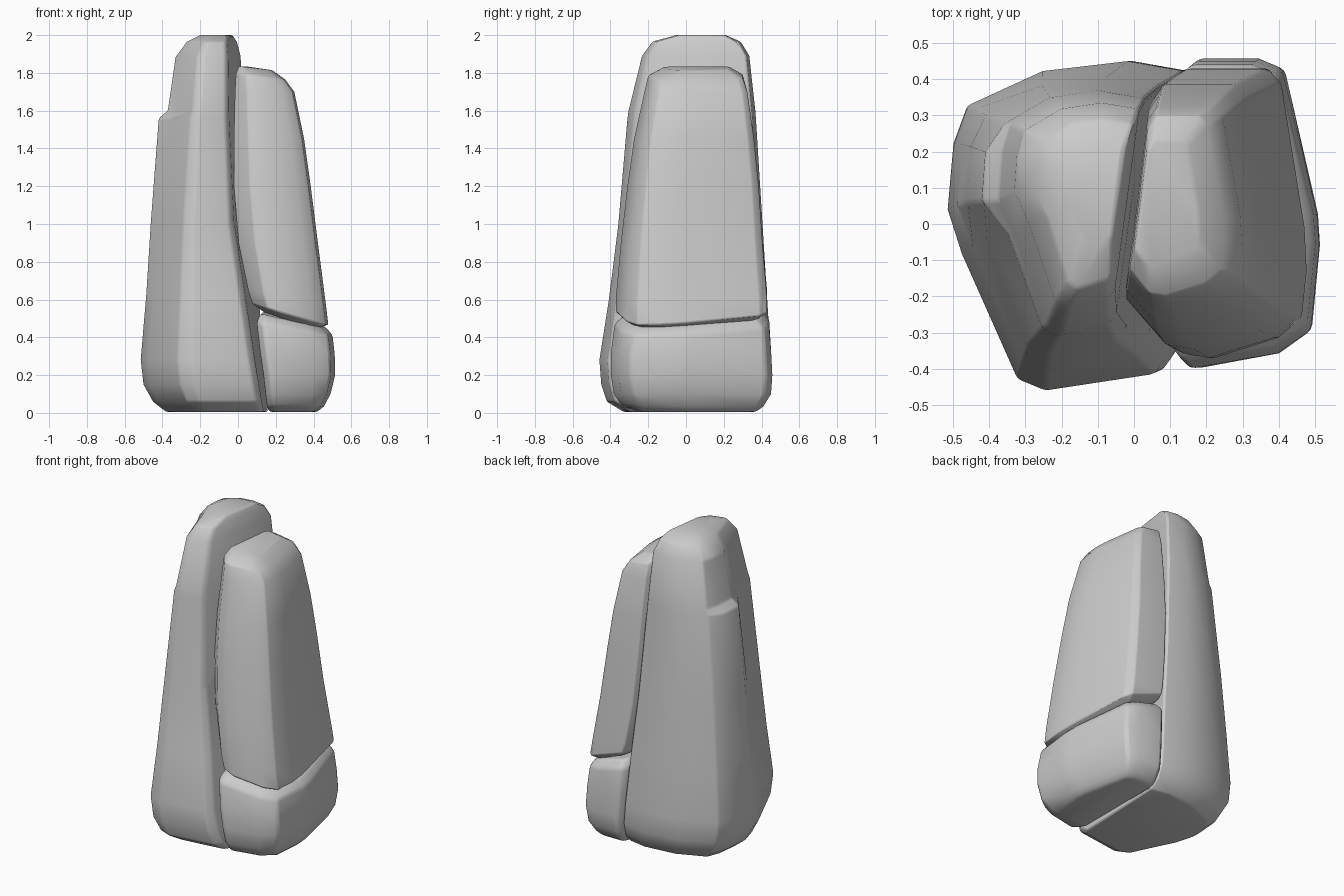
import bpy, bmesh


def rock(name, outline, levels, bevel, inner, yaw, taper=0):
    """Loft a normalised outline through levels (z, x0, x1, y0, y1, x tilt, y tilt, left bump)."""
    bm = bmesh.new()
    rings = []
    for z, x0, x1, y0, y1, tx, ty, bump in levels:
        cx, cy, hx, hy = (x0 + x1) / 2, (y0 + y1) / 2, (x1 - x0) / 2, (y1 - y0) / 2
        ring = []
        for u, v in outline:
            if -.95 < u < 0 and v < 0:  # the front left chamfer widens upwards
                u += taper * z
            x, y = cx + u * hx, cy + v * hy
            if u * inner > .7:          # the face along the crack twists upwards
                x += yaw * y * min(z, 1)
            if u <= -.95:
                x -= bump
            ring.append(bm.verts.new((x, y, z + tx * u * hx + ty * v * hy)))
        rings.append(ring)
    n = len(outline)
    for a, b in zip(rings, rings[1:]):
        for i in range(n):
            j = (i + 1) % n
            bm.faces.new((a[i], a[j], b[j], b[i]))
    bm.faces.new(rings[0][::-1])
    bm.faces.new(rings[-1])
    bmesh.ops.recalc_face_normals(bm, faces=bm.faces)
    me = bpy.data.meshes.new(name)
    bm.to_mesh(me)
    bm.free()
    ob = bpy.data.objects.new(name, me)
    bpy.context.collection.objects.link(ob)
    mod = ob.modifiers.new("worn_edges", 'BEVEL')
    mod.width = bevel
    mod.segments = 2
    mod.limit_method = 'ANGLE'
    mod.angle_limit = 0.5
    bpy.ops.object.select_all(action='DESELECT')
    ob.select_set(True)
    bpy.context.view_layer.objects.active = ob
    bpy.ops.object.shade_smooth_by_angle(angle=0.8)


# Tall slab with a slanted inner face and a small ledge on the left
slab_outline = [(-.18, .94), (.55, 1), (1, .94), (.92, -.8), (.82, -.9), (-.18, -1),
                (-.42, -.93), (-.90, -.17), (-1, .1), (-.95, .5), (-.83, .73)]
rock("tall_slab", slab_outline, [
    (0.005, -.38, .158, -.33, .36, 0, 0, 0),
    (.06, -.45, .152, -.42, .42, 0, 0, 0),
    (.15, -.50, .142, -.45, .45, 0, 0, 0),
    (.28, -.515, .126, -.46, .45, 0, 0, 0),
    (.60, -.488, .085, -.41, .43, 0, 0, 0),
    (1.0, -.45, .03, -.36, .405, 0, 0, .013),
    (1.56, -.39, -.005, -.312, .37, 0, 0, .03),
    (1.60, -.372, -.007, -.306, .367, 0, 0, 0),
    (1.89, -.33, -.02, -.235, .335, 0, 0, 0),
    (1.965, -.27, -.035, -.18, .29, 0, 0, 0),
    (2.0, -.20, -.05, -.05, .21, 0, 0, 0)], .015, 1, .11, .08)

# Upper leaning stone
upper_outline = [(-.8, 1), (.45, 1), (.64, .9), (.97, -.1), (1, -.4), (.93, -.72), (.6, -.86),
                 (-.3, -1), (-.68, -.97), (-1, -.7), (-.97, 0), (-.95, .85)]
rock("upper_stone", upper_outline, [
    (.50, .15, .43, -.31, .38, -.32, .05, 0),
    (.535, .09, .478, -.37, .43, -.30, .05, 0),
    (.62, .07, .465, -.37, .428, -.2, .03, 0),
    (.90, .025, .423, -.345, .405, 0, 0, 0),
    (1.2, .0, .385, -.31, .385, 0, 0, 0),
    (1.45, -.003, .35, -.275, .36, 0, 0, 0),
    (1.70, -.002, .298, -.22, .325, 0, 0, 0),
    (1.78, .002, .25, -.20, .30, -.12, 0, 0),
    (1.825, .01, .18, -.12, .23, -.12, 0, 0)], .015, -1, .11)

# Lower base block
base_outline = [(-.85, 1), (.1, 1), (.48, .93), (.97, 0), (1, -.2), (.88, -.75), (.4, -.9),
                (-.8, -1), (-1, -.88), (-1, .9)]
rock("base_block", base_outline, [
    (0.005, .165, .42, -.26, .37, 0, 0, 0),
    (.035, .155, .455, -.34, .41, 0, 0, 0),
    (.10, .148, .49, -.385, .45, 0, 0, 0),
    (.20, .14, .514, -.40, .457, 0, 0, 0),
    (.32, .125, .512, -.40, .45, -.05, .02, 0),
    (.455, .11, .50, -.38, .44, -.20, .03, 0),
    (.50, .13, .46, -.33, .40, -.24, .04, 0)], .015, -1, .08)
